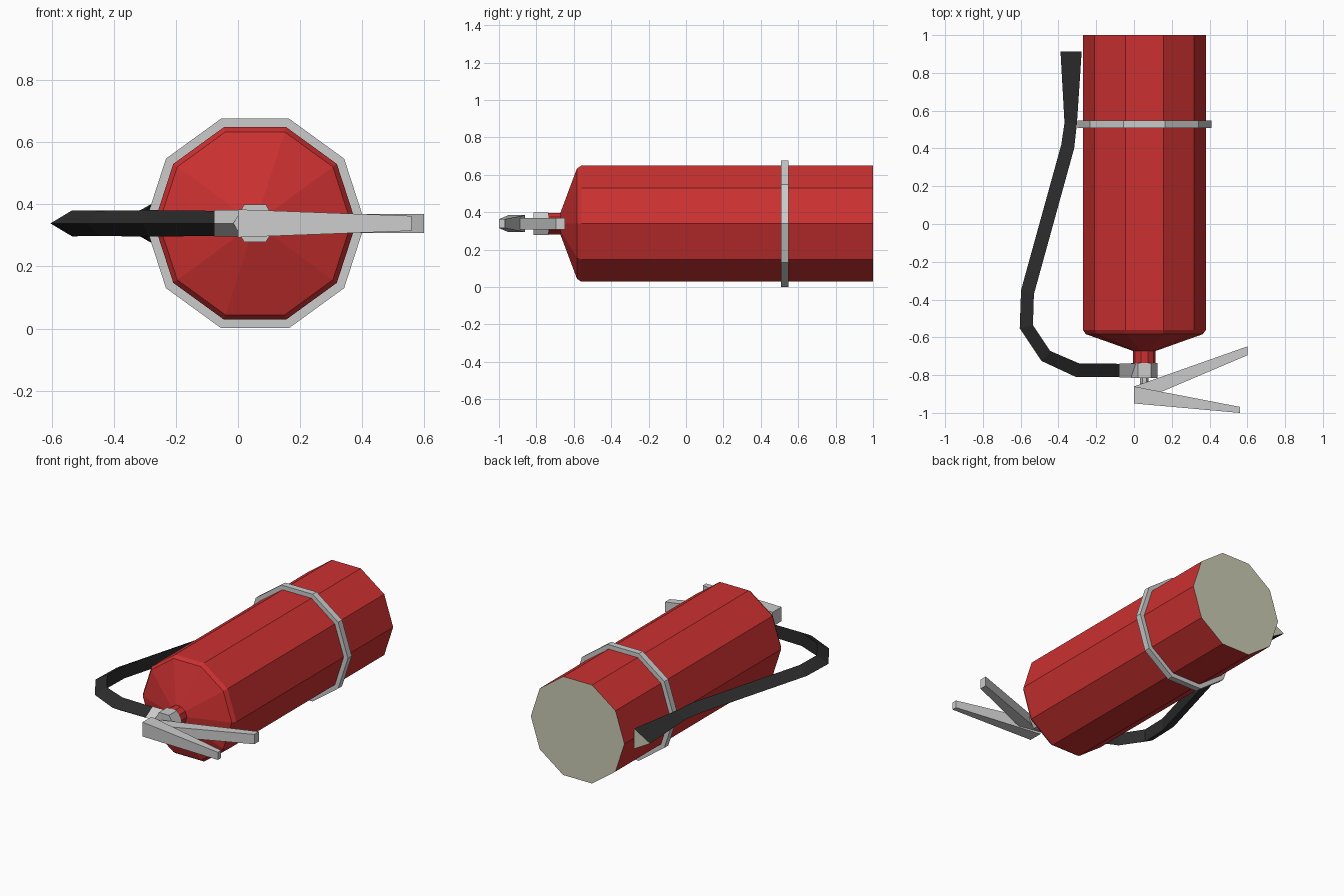
import bpy, bmesh
from math import cos, sin, tau, sqrt
from mathutils import Vector

if "Cube" in bpy.data.objects:
    bpy.data.objects.remove(bpy.data.objects["Cube"])

CX, CZ = 0.055, 0.339   # cylinder axis runs along y


def material(name, rgb):
    m = bpy.data.materials.new(name)
    m.diffuse_color = (*rgb, 1)
    m.use_nodes = True
    m.node_tree.nodes["Principled BSDF"].inputs["Base Color"].default_value = m.diffuse_color
    return m


red = material("red_paint", (0.6, 0.03, 0.03))
black = material("black_rubber", (0.025, 0.025, 0.025))
beige = material("beige_end", (0.6, 0.6, 0.46))


def loft(name, rings, mat=None, end_mat=None, closed=False):
    """Skin a list of equal-length rings; cap the ends, or join them if closed."""
    bm = bmesh.new()
    loops = [[bm.verts.new(p) for p in ring] for ring in rings]
    n = len(loops[0])
    pairs = list(zip(loops, loops[1:]))
    if closed:
        pairs.append((loops[-1], loops[0]))
    for a, b in pairs:
        for i in range(n):
            j = (i + 1) % n
            bm.faces.new((a[i], a[j], b[j], b[i]))
    if not closed:
        bm.faces.new(loops[0])
        end = bm.faces.new(loops[-1])
        if end_mat:
            end.material_index = 1
    bmesh.ops.recalc_face_normals(bm, faces=bm.faces)
    me = bpy.data.meshes.new(name)
    bm.to_mesh(me)
    bm.free()
    for m in (mat, end_mat):
        if m:
            me.materials.append(m)
    ob = bpy.data.objects.new(name, me)
    bpy.context.collection.objects.link(ob)
    return ob


def lathe(name, sides, profile, *mats, closed=False):
    """Turn (radius, y) points around the cylinder axis."""
    rings = [[(CX + r * cos(tau * i / sides), y, CZ + r * sin(tau * i / sides))
              for i in range(sides)] for r, y in profile]
    return loft(name, rings, *mats, closed=closed)


def tri_tube(name, edges, *mats):
    """Three-sided tube from outer and inner edge points in plan."""
    rings = []
    for ox, oy, ix, iy in edges:
        h = (Vector((ox, oy)) - Vector((ix, iy))).length / sqrt(3)
        h = min(h, 0.064)
        rings.append([(ox, oy, CZ), (ix, iy, CZ + h), (ix, iy, CZ - h)])
    return loft(name, rings, *mats)


def lever(name, base, tip, base_h, tip_h):
    """Tapered bar: each end is (x, y0, y1) with a half height."""
    def ring(e, h):
        x, y0, y1 = e
        return [(x, y0, CZ - h), (x, y1, CZ - h), (x, y1, CZ + h), (x, y0, CZ + h)]
    return loft(name, [ring(base, base_h), ring(tip, tip_h)])


# Tank with shoulder and neck
lathe("tank", 10, [(0.06, -0.75), (0.06, -0.672), (0.31, -0.583),
                   (0.326, -0.56), (0.326, 1.0)], red, beige)
# Strap around the tank
lathe("strap", 10, [(0.355, 0.508), (0.355, 0.547), (0.322, 0.547), (0.322, 0.508)],
      closed=True)
# Valve nut and stem
lathe("valve_nut", 6, [(0.07, -0.815), (0.07, -0.735)])
lathe("valve_stem", 6, [(0.022, -0.88), (0.022, -0.81)])

# Hose fitting, hose and flared nozzle
tri_tube("hose_fitting", [(0.02, -0.812, 0.02, -0.738), (-0.076, -0.812, -0.076, -0.738)])
tri_tube("hose", [(-0.076, -0.81, -0.076, -0.74), (-0.307, -0.81, -0.29, -0.738),
                  (-0.49, -0.725, -0.444, -0.672), (-0.605, -0.553, -0.535, -0.535),
                  (-0.598, -0.35, -0.53, -0.372), (-0.385, 0.42, -0.317, 0.40),
                  (-0.368, 0.535, -0.302, 0.535), (-0.389, 0.912, -0.277, 0.912)],
         black, beige)

# Squeeze levers
lever("front_lever", (0.0, -0.95, -0.86), (0.56, -1.0, -0.968), 0.045, 0.024)
lever("back_lever", (0.0, -0.95, -0.86), (0.6, -0.695, -0.648), 0.031, 0.031)
